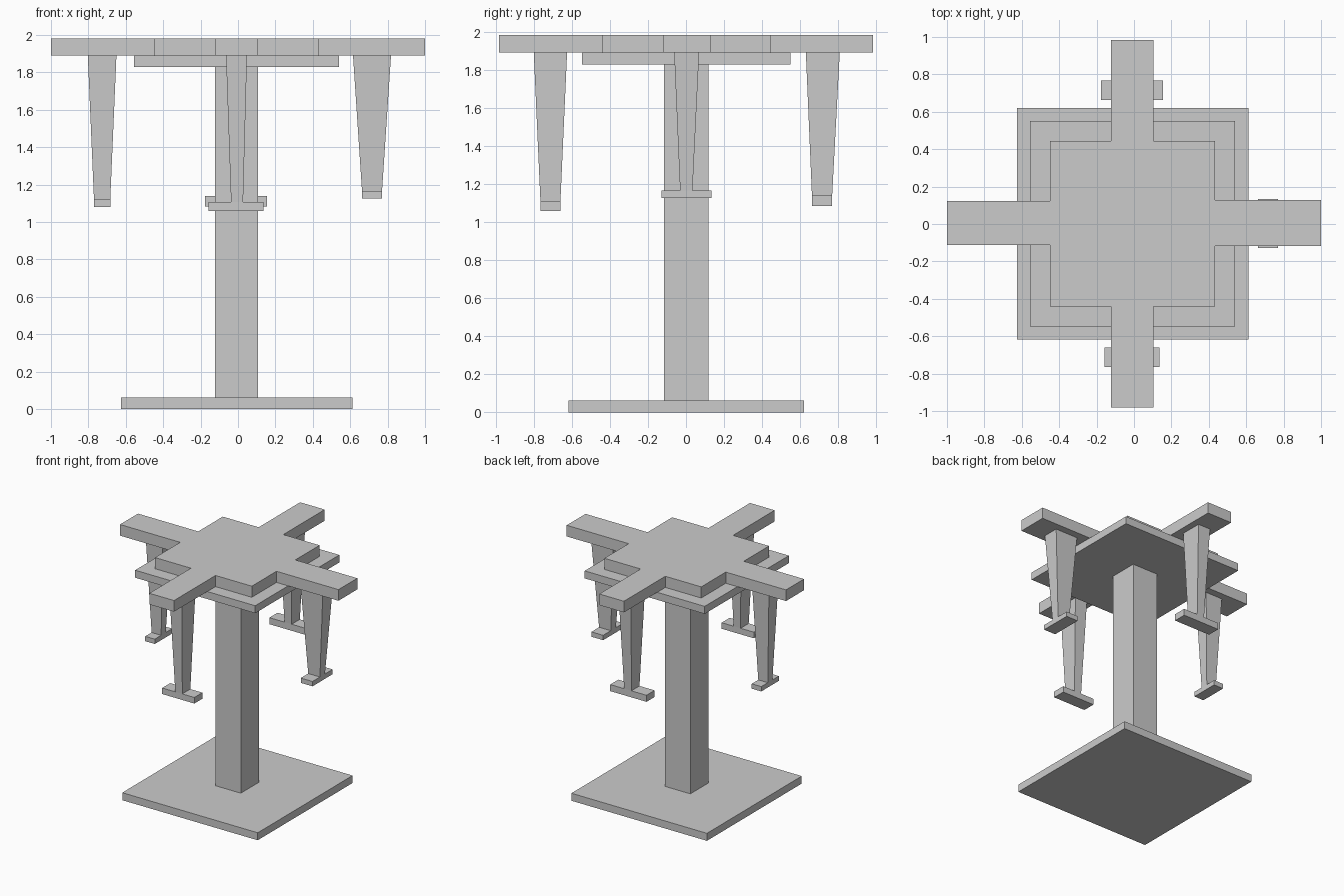
import bpy, bmesh

if "Cube" in bpy.data.objects:
    bpy.data.objects.remove(bpy.data.objects["Cube"])


def prism(name, bottom, top, z0, z1):
    """Closed solid between two outlines with the same number of points."""
    bm = bmesh.new()
    lo = [bm.verts.new((x, y, z0)) for x, y in bottom]
    hi = [bm.verts.new((x, y, z1)) for x, y in top]
    bm.faces.new(lo[::-1])
    bm.faces.new(hi)
    n = len(lo)
    for i in range(n):
        j = (i + 1) % n
        bm.faces.new((lo[i], lo[j], hi[j], hi[i]))
    bmesh.ops.recalc_face_normals(bm, faces=bm.faces)
    mesh = bpy.data.meshes.new(name)
    bm.to_mesh(mesh)
    bm.free()
    obj = bpy.data.objects.new(name, mesh)
    bpy.context.collection.objects.link(obj)
    return obj


def rect(x0, x1, y0, y1):
    return [(x0, y0), (x1, y0), (x1, y1), (x0, y1)]


def box(name, x0, x1, y0, y1, z0, z1):
    r = rect(x0, x1, y0, y1)
    return prism(name, r, r, z0, z1)


# Base, column and the square plate under the top
box("base_plate", -0.625, 0.612, -0.617, 0.62, 0, 0.062)
box("column", -0.123, 0.107, -0.116, 0.119, 0.062, 1.828)
box("under_plate", -0.556, 0.54, -0.547, 0.55, 1.828, 1.89)

# Cross-shaped top: square centre with four arms
X0, X1, Y0, Y1 = -0.45, 0.434, -0.44, 0.444
AX0, AX1 = -0.122, 0.103
LY0, LY1, RY0, RY1 = -0.111, 0.124, -0.118, 0.128
cross = [(AX0, -0.982), (AX1, -0.982), (AX1, Y0), (X1, Y0), (X1, RY0),
         (1, RY0), (1, RY1), (X1, RY1), (X1, Y1), (AX1, Y1),
         (AX1, 0.984), (AX0, 0.984), (AX0, Y1), (X0, Y1), (X0, LY1),
         (-1, LY1), (-1, LY0), (X0, LY0), (X0, Y0), (AX0, Y0)]
prism("cross_top", cross, cross, 1.89, 1.982)


# Hanging legs: "along" spans run outward on the arm, "across" spans sideways
def leg(name, on_x, top_along, low_along, top_across, low_across, foot_across, z_foot, z_low):
    def outline(along, across):
        return rect(*along, *across) if on_x else rect(*across, *along)
    prism(name + "_leg", outline(low_along, low_across),
          outline(top_along, top_across), z_low, 1.89)
    foot = outline(low_along, foot_across)
    prism(name + "_foot", foot, foot, z_foot, z_low)


leg("left", True, (-0.803, -0.65), (-0.77, -0.683),
    (-0.055, 0.065), (-0.027, 0.033), (-0.11, 0.118), 1.08, 1.12)
leg("right", True, (0.615, 0.818), (0.663, 0.77),
    (-0.062, 0.069), (-0.031, 0.034), (-0.128, 0.134), 1.126, 1.166)
leg("front", False, (-0.8, -0.625), (-0.765, -0.66),
    (-0.064, 0.048), (-0.037, 0.027), (-0.157, 0.137), 1.058, 1.108)
leg("back", False, (0.63, 0.808), (0.662, 0.768),
    (-0.064, 0.048), (-0.039, 0.027), (-0.177, 0.154), 1.084, 1.138)
